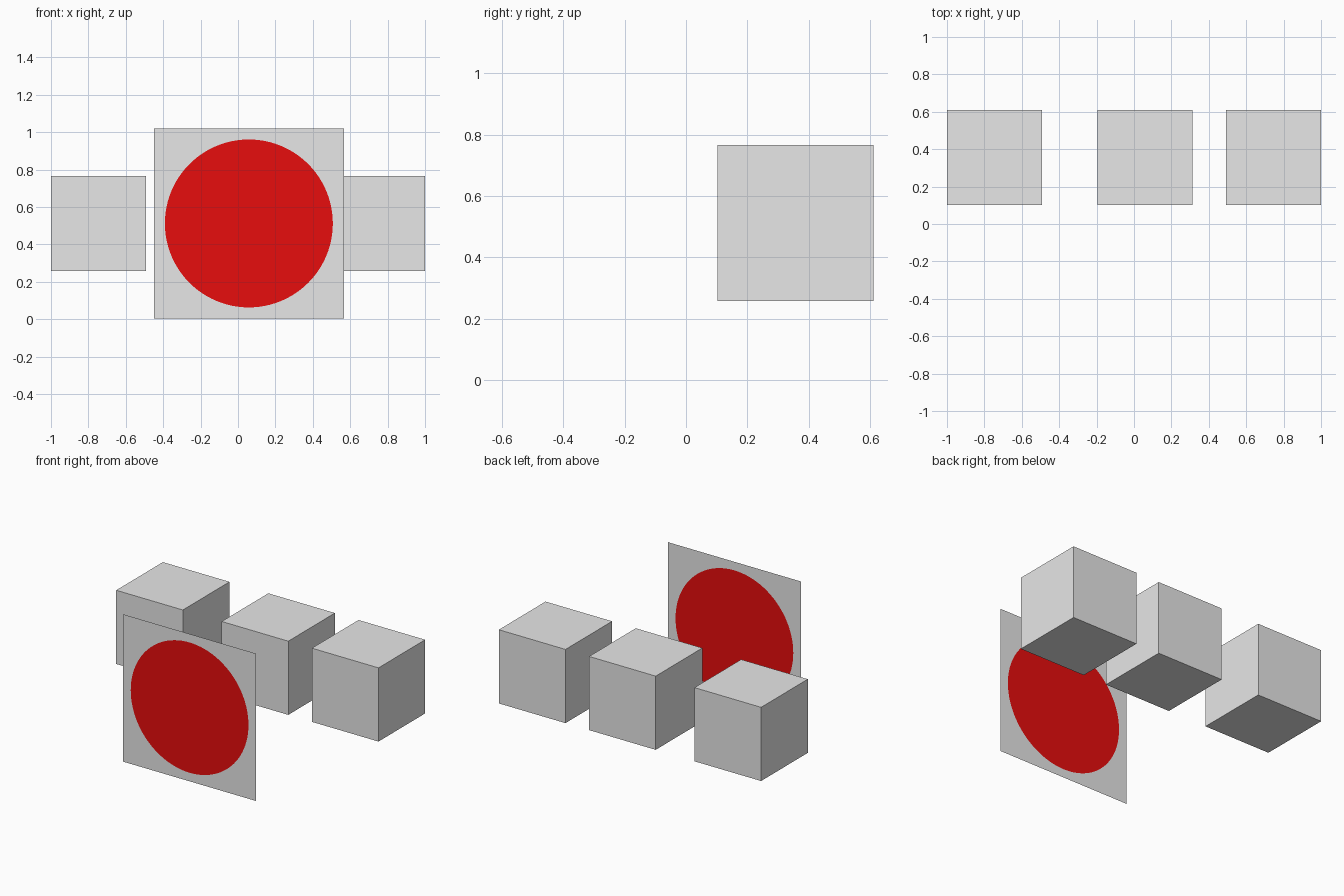
import bpy, bmesh, math

if "Cube" in bpy.data.objects:
    bpy.data.objects.remove(bpy.data.objects["Cube"])


def material(name, rgb):
    m = bpy.data.materials.new(name)
    m.diffuse_color = (*rgb, 1.0)
    m.use_nodes = True
    m.node_tree.nodes["Principled BSDF"].inputs["Base Color"].default_value = m.diffuse_color
    return m


grey = material("grey", (0.8, 0.8, 0.8))
white = material("white", (1.0, 1.0, 1.0))
red = material("red", (1.0, 0.005, 0.005))


def add_object(name, bm, mats):
    mesh = bpy.data.meshes.new(name)
    bm.to_mesh(mesh)
    bm.free()
    for m in mats:
        mesh.materials.append(m)
    obj = bpy.data.objects.new(name, mesh)
    bpy.context.collection.objects.link(obj)
    return obj


# Three cubes in a row at the back
SIZE = 0.508
for name, x in (("left_cube", -0.746), ("middle_cube", 0.058), ("right_cube", 0.746)):
    bm = bmesh.new()
    bmesh.ops.create_cube(bm, size=SIZE)
    bmesh.ops.translate(bm, verts=bm.verts, vec=(x, 0.356, 0.512))
    add_object(name, bm, [grey])

# Thin upright panel with a red disc, visible from both sides
CX, CZ, Y, HALF, RADIUS, N = 0.058, 0.512, -0.61, 0.508, 0.449, 96
bm = bmesh.new()
inner, outer = [], []
for i in range(N):
    a = 2 * math.pi * i / N
    c, s = math.cos(a), math.sin(a)
    k = HALF / max(abs(c), abs(s))
    inner.append(bm.verts.new((CX + RADIUS * c, Y, CZ + RADIUS * s)))
    outer.append(bm.verts.new((CX + k * c, Y, CZ + k * s)))
bm.faces.new(inner).material_index = 1
for i in range(N):
    j = (i + 1) % N
    bm.faces.new((inner[i], outer[i], outer[j], inner[j]))
add_object("target_panel", bm, [white, red])
